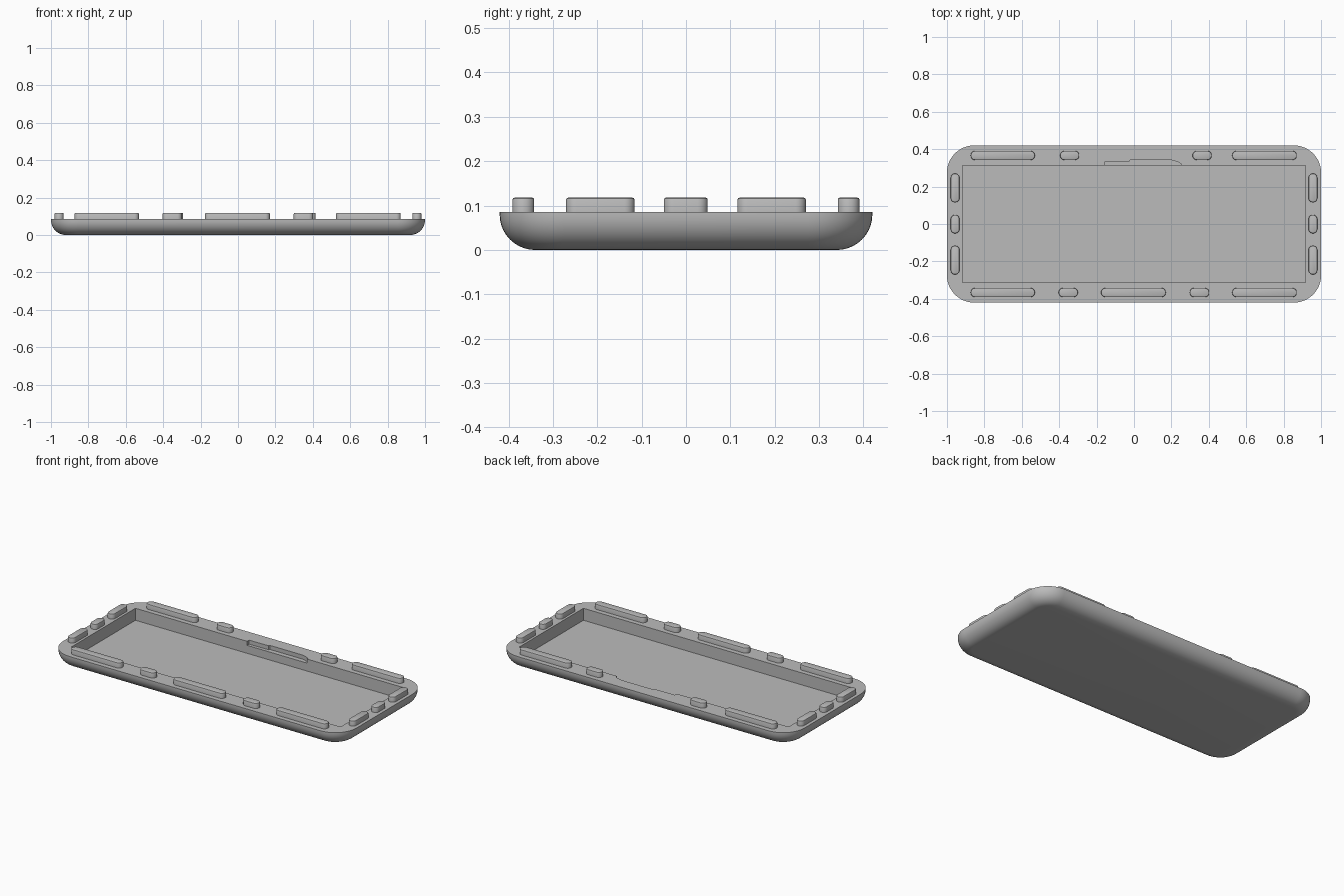
import bpy, bmesh, math

if "Cube" in bpy.data.objects:
    bpy.data.objects.remove(bpy.data.objects["Cube"])

RIM, FLOOR, TAB_TOP = 0.086, 0.012, 0.118

grey = bpy.data.materials.new("plain grey")
grey.diffuse_color = (0.5, 0.5, 0.5, 1)
grey.use_nodes = True
grey.node_tree.nodes["Principled BSDF"].inputs["Base Color"].default_value = grey.diffuse_color


def rounded_rect(hx, hy, r, seg):
    """Outline of a rounded rectangle, counter-clockwise."""
    pts = []
    for k, (sx, sy) in enumerate([(1, 1), (-1, 1), (-1, -1), (1, -1)]):
        for i in range(seg + 1):
            a = math.pi / 2 * (k + i / seg)
            pts.append((sx * (hx - r) + r * math.cos(a),
                        sy * (hy - r) + r * math.sin(a)))
    return pts


def loft(name, rings, center=(0, 0)):
    """Closed solid through a stack of (outline, z) rings."""
    bm = bmesh.new()
    loops = [[bm.verts.new((x + center[0], y + center[1], z)) for x, y in pts]
             for pts, z in rings]
    n = len(loops[0])
    for a, b in zip(loops, loops[1:]):
        for i in range(n):
            j = (i + 1) % n
            bm.faces.new((a[i], a[j], b[j], b[i]))
    bm.faces.new(loops[0][::-1])
    bm.faces.new(loops[-1])
    bmesh.ops.recalc_face_normals(bm, faces=bm.faces)
    me = bpy.data.meshes.new(name)
    bm.to_mesh(me)
    bm.free()
    me.materials.append(grey)
    ob = bpy.data.objects.new(name, me)
    bpy.context.collection.objects.link(ob)
    return ob


def select_only(ob):
    bpy.ops.object.select_all(action='DESELECT')
    ob.select_set(True)
    bpy.context.view_layer.objects.active = ob


def smooth(ob):
    select_only(ob)
    bpy.ops.object.shade_smooth_by_angle(angle=math.radians(35))


def cut(ob, cutter):
    mod = ob.modifiers.new("cut", 'BOOLEAN')
    mod.operation, mod.solver, mod.object = 'DIFFERENCE', 'EXACT', cutter
    select_only(ob)
    bpy.ops.object.modifier_apply(modifier=mod.name)
    bpy.data.objects.remove(cutter)


# Tray body with rounded corners and a rounded lower edge
R = 0.08
rings = []
for i in range(11):
    a = math.pi / 2 * i / 10
    inset = R * (1 - math.sin(a))
    rings.append((rounded_rect(1 - inset, 0.42 - inset, 0.145 - inset, 12),
                  R * (1 - math.cos(a))))
rings.append((rounded_rect(1, 0.42, 0.145, 12), RIM))
body = loft("tray_body", rings)

# Rectangular pocket
px, py = 0.918, 0.313
box = [(-px, -py), (px, -py), (px, py), (-px, py)]
cut(body, loft("pocket_cutter", [(box, FLOOR), (box, 0.2)]))

# Shallow stepped notch in the back wall
notch = [(-0.157, 0.30), (0.25, 0.30), (0.25, 0.323), (0.235, 0.332), (0.20, 0.342),
         (-0.02, 0.342), (-0.025, 0.334), (-0.157, 0.332)]
cut(body, loft("notch_cutter", [(notch, RIM - 0.025), (notch, 0.2)]))
smooth(body)


def tab(name, x0, x1, y0, y1):
    """Rounded locating tab standing on the rim."""
    hx, hy = (x1 - x0) / 2, (y1 - y0) / 2
    r = min(hx, hy) * 0.97
    rings = [(rounded_rect(hx - d, hy - d, r - d, 6), z) for d, z in
             [(0, RIM - 0.004), (0, TAB_TOP - 0.005),
              (0.0015, TAB_TOP - 0.0015), (0.005, TAB_TOP)]]
    smooth(loft(name, rings, ((x0 + x1) / 2, (y0 + y1) / 2)))


# Tabs along the front and back rims
front = [(-0.873, -0.53), (-0.403, -0.30), (-0.176, 0.17), (0.298, 0.402), (0.525, 0.87)]
back = [(-0.873, -0.53), (-0.395, -0.293), (0.313, 0.415), (0.525, 0.87)]
for x0, x1 in front:
    tab("front_tab", x0, x1, -0.391, -0.342)
for x0, x1 in back:
    tab("back_tab", x0, x1, 0.342, 0.391)

# Tabs along the left and right rims
for y0, y1 in [(-0.27, -0.116), (-0.05, 0.049), (0.116, 0.27)]:
    tab("left_tab", -0.98, -0.933, y0, y1)
    tab("right_tab", 0.933, 0.98, y0, y1)
